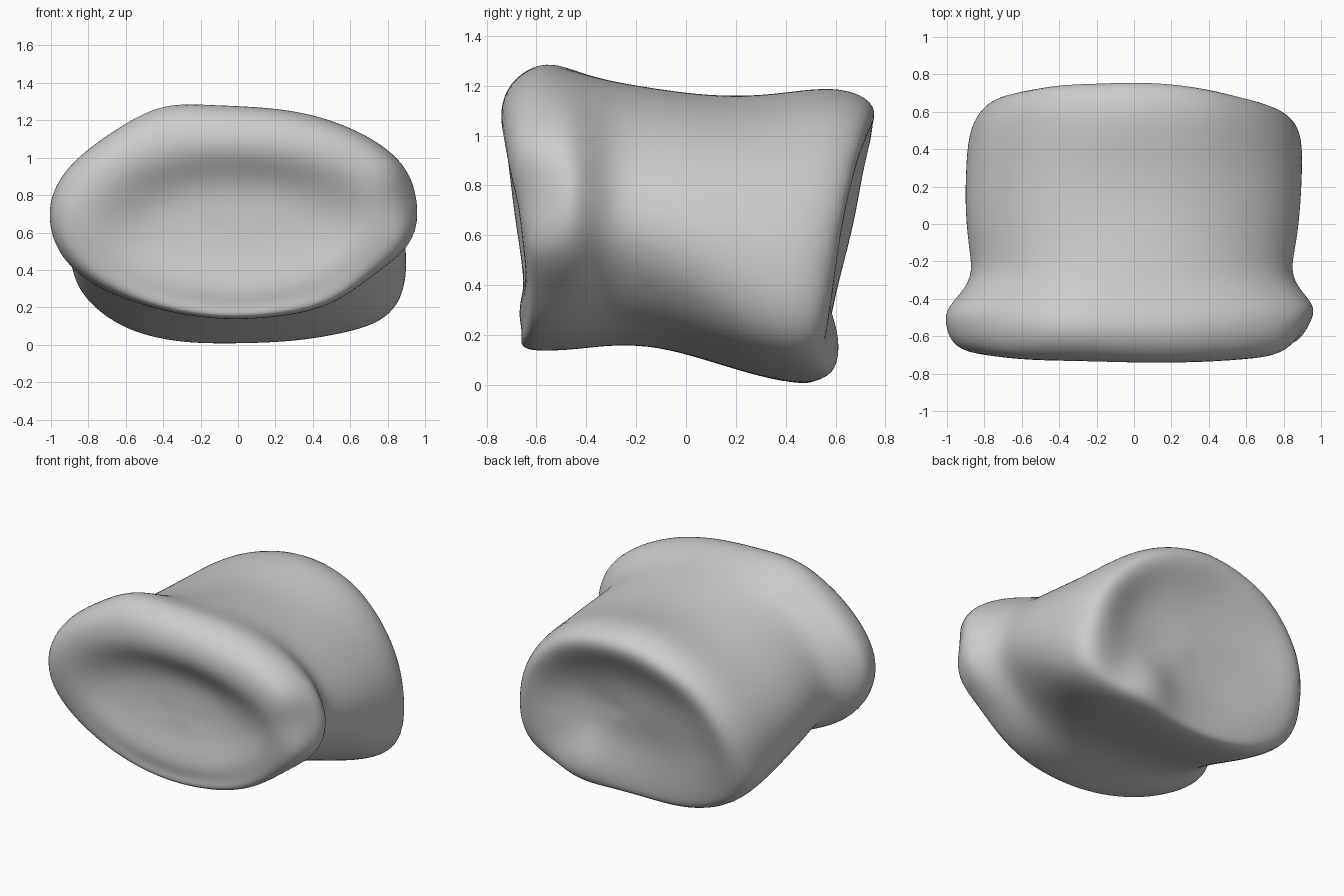
import bpy, bmesh, math
from mathutils import Vector, noise

if "Cube" in bpy.data.objects:
    bpy.data.objects.remove(bpy.data.objects["Cube"], do_unlink=True)

SEGMENTS = 48

# Cross-sections from front hollow to back hollow:
# y, lean with height, half width, top z, bottom z, z of widest point, lower squareness
SECTIONS = [
    (-.60, 0, .30, .72, .47, .59, 1),
    (-.615, 0, .50, .84, .38, .60, 1),
    (-.655, -.07, .64, .94, .28, .63, 1),
    (-.685, -.17, .77, 1.04, .21, .66, 1),
    (-.675, -.12, .90, 1.17, .17, .69, 1),
    (-.635, -.05, .97, 1.25, .145, .70, 1),
    (-.56, 0, 1.0, 1.285, .135, .70, 1),
    (-.46, 0, 1.01, 1.265, .14, .71, 1),
    (-.36, 0, .90, 1.235, .15, .69, 1),
    (-.26, 0, .84, 1.21, .16, .65, 1),
    (-.10, 0, .87, 1.185, .15, .61, .95),
    (.10, 0, .895, 1.165, .09, .57, .88),
    (.30, 0, .90, 1.16, .03, .53, .83),
    (.46, 0, .89, 1.18, 0, .51, .8),
    (.58, .08, .85, 1.195, .01, .50, .8),
    (.655, .2, .78, 1.14, .07, .52, .84),
    (.66, .24, .68, 1.05, .16, .54, .9),
    (.615, .2, .54, .93, .27, .56, .95),
    (.58, .17, .34, .79, .38, .57, 1),
]

# Local swellings and dents: centre, radius, push
BUMPS = [
    ((.36, .58, .13), .2, (0, .08, 0)),         # lower back lip
    ((.52, .58, .27), .13, (-.02, -.03, .03)),  # notch beside the lip
    ((.48, .6, .65), .25, (0, -.04, 0)),        # deeper side of back hollow
    ((-.35, .6, .6), .4, (0, .025, 0)),         # shallower side of back hollow
    ((.75, .5, .9), .35, (-.025, -.02, 0)),     # softened back shoulder
    ((.8, .4, .2), .28, (.04, 0, -.05)),        # fuller lower back corner
    ((-.42, -.57, 1.25), .22, (0, 0, .05)),     # front upper shoulder
    ((0, -.66, .22), .45, (0, -.05, 0)),        # lower front lip
    ((-.85, -.2, .45), .35, (-.03, 0, -.03)),   # fuller waist
    ((.95, -.66, .75), .2, (-.08, .03, 0)),     # tapered front rim side
    ((.8, -.52, .36), .25, (-.05, .02, .03)),   # trimmed front rim
]


def signed_power(value, power):
    return math.copysign(abs(value) ** power, value)


def add_ring(bm, y, lean, width, top, bottom, middle, square):
    ring = []
    for i in range(SEGMENTS):
        a = math.tau * i / SEGMENTS
        power = 1 if math.sin(a) > 0 else square
        s = signed_power(math.sin(a), power)
        x = width * signed_power(math.cos(a), power)
        z = middle + s * (top - middle if s > 0 else middle - bottom)
        p = Vector((x, y + lean * (z - .65), z))
        moved = p + .01 * noise.noise_vector(p * 2.5)
        for centre, radius, push in BUMPS:
            distance = (p - Vector(centre)).length / radius
            moved += Vector(push) * math.exp(-distance ** 2)
        ring.append(bm.verts.new(moved))
    return ring


def cap(bm, ring, flip):
    middle = sum((v.co for v in ring), Vector()) / SEGMENTS
    centre = bm.verts.new(middle)
    for i, v in enumerate(ring):
        w = ring[(i + 1) % SEGMENTS]
        bm.faces.new((w, v, centre) if flip else (v, w, centre))


# Waisted body with a raised rim around a hollow at each end
bm = bmesh.new()
rings = [add_ring(bm, *s) for s in SECTIONS]
for first, second in zip(rings, rings[1:]):
    for i in range(SEGMENTS):
        j = (i + 1) % SEGMENTS
        bm.faces.new((first[i], first[j], second[j], second[i]))
cap(bm, rings[0], False)
cap(bm, rings[-1], True)
bmesh.ops.recalc_face_normals(bm, faces=bm.faces)
mesh = bpy.data.meshes.new("waisted_body")
bm.to_mesh(mesh)
bm.free()
body = bpy.data.objects.new("waisted_body", mesh)
bpy.context.collection.objects.link(body)

# Plain grey surface
grey = bpy.data.materials.new("plain_grey")
grey.use_nodes = True
colour = (.6, .6, .6, 1)
grey.diffuse_color = colour
grey.node_tree.nodes["Principled BSDF"].inputs["Base Color"].default_value = colour
mesh.materials.append(grey)

smooth = body.modifiers.new("soft_surface", 'SUBSURF')
smooth.levels = smooth.render_levels = 2
for polygon in mesh.polygons:
    polygon.use_smooth = True
